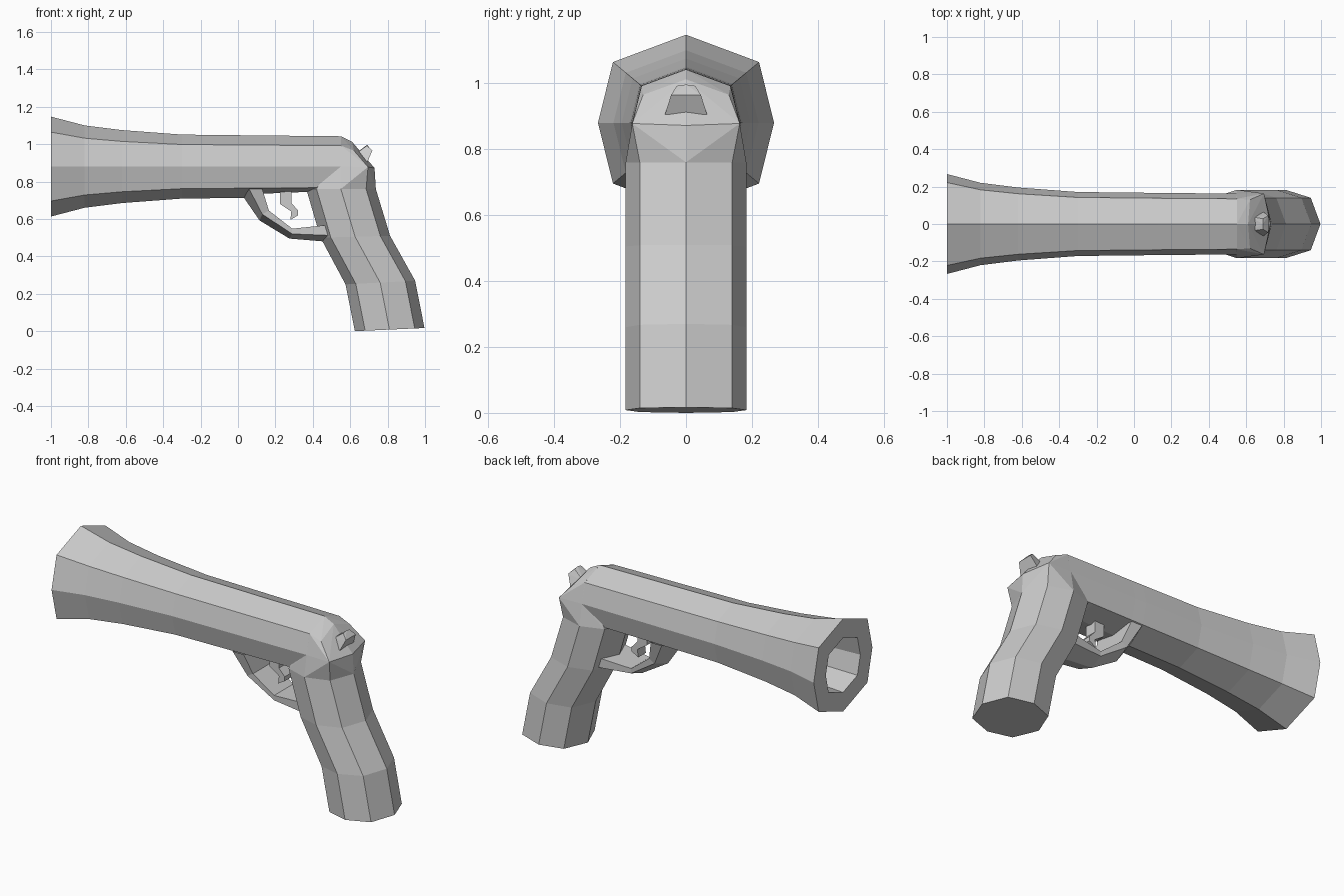
import bpy, bmesh
from mathutils import Vector

if "Cube" in bpy.data.objects:
    bpy.data.objects.remove(bpy.data.objects["Cube"])


def finish(name, bm):
    bmesh.ops.recalc_face_normals(bm, faces=bm.faces[:])
    mesh = bpy.data.meshes.new(name)
    bm.to_mesh(mesh)
    bm.free()
    obj = bpy.data.objects.new(name, mesh)
    bpy.context.collection.objects.link(obj)
    return obj


def loft(name, rings, cap_start=False, cap_end=False):
    """Skin a sequence of equal-sized rings with flat quads."""
    bm = bmesh.new()
    loops = [[bm.verts.new(p) for p in ring] for ring in rings]
    n = len(loops[0])
    for a, b in zip(loops, loops[1:]):
        for i in range(n):
            j = (i + 1) % n
            bm.faces.new((a[i], a[j], b[j], b[i]))
    if cap_start:
        bm.faces.new(loops[0])
    if cap_end:
        bm.faces.new(loops[-1])
    return finish(name, bm)


def mirrored(points):
    out = []
    for x, y, z in points:
        out.append((x, y, z))
        if y:
            out.append((x, -y, z))
    return out


def hull(name, points, is_hidden=None):
    """Convex block from its corner points, optionally dropping buried faces."""
    bm = bmesh.new()
    for p in points:
        bm.verts.new(p)
    bmesh.ops.convex_hull(bm, input=bm.verts[:])
    bmesh.ops.delete(bm, geom=[v for v in bm.verts if not v.link_faces], context='VERTS')
    bmesh.ops.recalc_face_normals(bm, faces=bm.faces[:])
    if is_hidden:
        bm.normal_update()
        buried = [f for f in bm.faces if is_hidden(f.normal, f.calc_center_median())]
        bmesh.ops.delete(bm, geom=buried, context='FACES')
    bmesh.ops.dissolve_limit(bm, angle_limit=0.02, verts=bm.verts[:], edges=bm.edges[:])
    return finish(name, bm)


# Barrel cross-section: octagon standing on a corner
OCT = [(0, 1), (.83, .69), (1, 0), (.83, -.69), (0, -1), (-.83, -.69), (-1, 0), (-.83, .69)]


def barrel_ring(x, r, bottom=None):
    ring = [(x, u * r, .88 + v * r) for u, v in OCT]
    if bottom:
        ring[4] = (x, 0, bottom)
    return ring


# Barrel: bore end, bore mouth, flared muzzle, then back to the frame
loft("barrel", [
    barrel_ring(-.35, .12), barrel_ring(-1, .157),
    barrel_ring(-1, .267), barrel_ring(-.82, .22), barrel_ring(-.62, .195),
    barrel_ring(-.3, .171), barrel_ring(.06, .167), barrel_ring(.13, .166, .735),
    barrel_ring(.38, .164, .745), barrel_ring(.55, .162)], cap_start=True)


# Grip: raked octagonal column
def grip_ring(cx, z_front, z_back):
    pts = [(-.185, 0), (-.13, .14), (0, .183), (.135, .14),
           (.187, 0), (.135, -.14), (0, -.183), (-.13, -.14)]
    ring = []
    for x, y in pts:
        t = (x + .185) / .372
        ring.append((cx + x, y, z_front + t * (z_back - z_front)))
    return ring


top_ring = grip_ring(.55, .76, .76)
loft("grip", [top_ring, grip_ring(.626, .5, .51), grip_ring(.76, .25, .27),
              grip_ring(.81, 0, .017)], cap_end=True)

# Rear frame: sloped back of the receiver blending into the grip
rear = mirrored([(.55, 0, 1.042), (.55, .135, .992), (.55, .162, .88),
                 (.61, 0, 1.012), (.62, .13, .965),
                 (.695, .163, .878), (.73, 0, .872)]) + top_ring
hull("rear_frame", rear,
     lambda n, c: n.z < -.9 or (n.x < -.3 and abs(c.y) < .09))

# Trigger guard: five-sided band; (outer x, z), (side x, z), (inner x, z), half width
GUARD = [
    ((.03, .716), (.06, .76), (.13, .76), .135),
    ((.115, .592), (.13, .625), (.165, .645), .10),
    ((.275, .495), (.29, .52), (.29, .548), .085),
    ((.455, .48), (.49, .512), (.48, .568), .11),
]
loft("trigger_guard", [
    [(o[0], 0, o[1]), (s[0], w, s[1]), (i[0], w, i[1]), (i[0], -w, i[1]), (s[0], -w, s[1])]
    for o, s, i, w in GUARD])

# Trigger: extruded hooked profile
TRIGGER = [(.225, .76), (.285, .76), (.285, .685), (.322, .645),
           (.322, .62), (.28, .595), (.285, .64), (.225, .68)]
loft("trigger", [[(x, y, z) for x, z in TRIGGER] for y in (-.035, .035)], True, True)

# Hammer: small faceted spur on the rear slope
hull("hammer_spur", mirrored([
    (.69, .028, .992), (.69, 0, .996), (.718, .045, .965), (.692, .064, .905),
    (.65, .05, .90), (.635, .03, .955), (.62, .04, .94)]))
